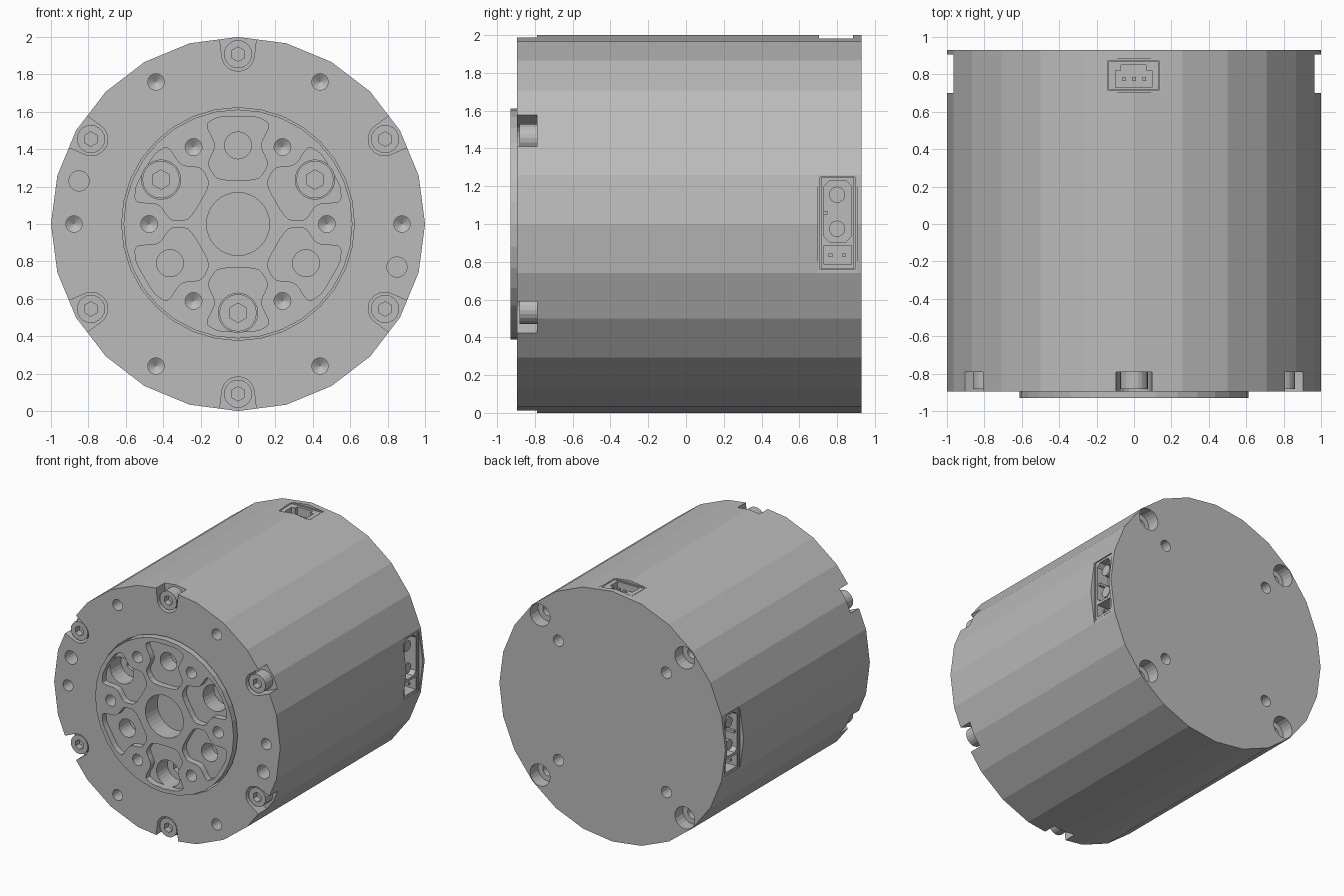
import bpy, bmesh
from math import sin, cos, pi, radians
from mathutils import Vector

if "Cube" in bpy.data.objects:
    bpy.data.objects.remove(bpy.data.objects["Cube"])

metal = bpy.data.materials.new("grey_metal")
metal.use_nodes = True
GREY = (0.5, 0.5, 0.5, 1)
metal.diffuse_color = GREY
metal.node_tree.nodes["Principled BSDF"].inputs["Base Color"].default_value = GREY

# Mappings from a flat profile (p, q) plus depth d to space
def front(p, q, d): return Vector((p, d, 1 + q))
def top(p, q, d): return Vector((p, q, d))
def side(s): return lambda p, q, d: Vector((s * d, p, q))


def ring(r, n=24, u=0, v=0, start=0):
    return [(u + r * cos(start + 2 * pi * i / n), v + r * sin(start + 2 * pi * i / n)) for i in range(n)]


def polar(r, deg):
    return r * cos(radians(deg)), r * sin(radians(deg))


def turn(pts, deg):
    c, s = cos(radians(deg)), sin(radians(deg))
    return [(u * c - v * s, u * s + v * c) for u, v in pts]


def rect(p0, p1, q0, q1, c=0):
    if not c:
        return [(p0, q0), (p1, q0), (p1, q1), (p0, q1)]
    return [(p0 + c, q0), (p1 - c, q0), (p1, q0 + c), (p1, q1 - c),
            (p1 - c, q1), (p0 + c, q1), (p0, q1 - c), (p0, q0 + c)]


def rounded(pts, k=0.3, steps=3):
    """Round every corner of a profile with a short quadratic curve."""
    out = []
    for i, p in enumerate(pts):
        p, a, b = Vector(p), Vector(pts[i - 1]), Vector(pts[(i + 1) % len(pts)])
        s, e = p.lerp(a, k), p.lerp(b, k)
        for j in range(steps + 1):
            t = j / steps
            out.append(tuple(s.lerp(p, t).lerp(p.lerp(e, t), t)))
    return out


def solid(name, shapes, tip=0):
    """One object from prisms (profile, depth0, depth1, mapping); tip adds a cone."""
    bm = bmesh.new()
    for pts, d0, d1, m in shapes:
        a = [bm.verts.new(m(p, q, d0)) for p, q in pts]
        b = [bm.verts.new(m(p, q, d1)) for p, q in pts]
        n = len(pts)
        bm.faces.new(a)
        for i in range(n):
            bm.faces.new((a[i], a[(i + 1) % n], b[(i + 1) % n], b[i]))
        if tip:
            c = bm.verts.new(m(sum(p for p, _ in pts) / n, sum(q for _, q in pts) / n, d1 + tip))
            for i in range(n):
                bm.faces.new((b[i], b[(i + 1) % n], c))
        else:
            bm.faces.new(b)
    bmesh.ops.recalc_face_normals(bm, faces=bm.faces)
    me = bpy.data.meshes.new(name)
    bm.to_mesh(me)
    bm.free()
    me.materials.append(metal)
    ob = bpy.data.objects.new(name, me)
    bpy.context.collection.objects.link(ob)
    return ob


def cut(ob, shapes, tip=0):
    """Subtract a set of prisms that do not overlap each other."""
    tool = solid("cutter", shapes, tip)
    tool.hide_render = True
    mod = ob.modifiers.new("cut", "BOOLEAN")
    mod.operation, mod.solver, mod.object = "DIFFERENCE", "EXACT", tool
    bpy.context.view_layer.update()
    me = bpy.data.meshes.new_from_object(ob.evaluated_get(bpy.context.evaluated_depsgraph_get()))
    ob.modifiers.clear()
    ob.data = me
    bpy.data.objects.remove(tool)


SIX = range(0, 360, 60)
RIM = range(30, 390, 60)

# Housing: a faceted drum with a socket for the output flange
housing = solid("housing", [(ring(1), -0.895, 0.93, front)])
cut(housing, [(ring(0.622, 32), -1, -0.5, front)])

# Open notches for the rim screws
notch = [(1.1, -0.11), (1.1, 0.11)] + [
    (0.905 + 0.088 * cos(a), 0.088 * sin(a)) for a in [pi * (0.5 + i / 10) for i in range(11)]]
cut(housing, [(turn(notch, a), -1, -0.79, front) for a in RIM])

# Front mounting holes and dowel holes
cut(housing, [(ring(0.044, 16, *polar(0.877, a)), -1, -0.76, front) for a in SIX], tip=0.03)
cut(housing, [(ring(0.054, 20, s * 0.85, -s * 0.23), -1, -0.75, front) for s in (1, -1)])

# Back counterbores, screw holes and threaded holes
corners = [45, 135, 225, 315]
cut(housing, [(ring(0.088, 20, *polar(0.905, a)), 1, 0.83, front) for a in corners]
    + [(ring(0.045, 16, *polar(0.675, a)), 1, 0.8, front) for a in corners])
cut(housing, [(ring(0.045, 16, *polar(0.905, a)), 1, 0.72, front) for a in corners])

# Flats and pockets for the side and top connectors
cut(housing, [(rect(0.7, 0.905, 0.7, 1.3), 0.966, 1.1, side(s)) for s in (1, -1)]
    + [(rect(-0.15, 0.145, 0.705, 0.885), 1.98, 2.1, top)])
cut(housing, [(rect(0.71, 0.895, 0.76, 1.25), 0.8, 1.1, side(s)) for s in (1, -1)]
    + [(rect(-0.14, 0.135, 0.715, 0.875), 1.82, 2.1, top)])

# Output flange with bores and waisted pockets
flange = solid("output_flange", [(ring(0.612, 32), -0.93, -0.5, front)])
half = [(0.235, 0.11), (0.32, 0.165), (0.42, 0.115), (0.535, 0.175), (0.575, 0.1)]
pocket = rounded(half + [(u, -v) for u, v in reversed(half)])
cut(flange, [(turn(pocket, a), -1, -0.88, front) for a in RIM])
cut(flange, [(ring(0.045, 16, *polar(0.475, a)), -1, -0.8, front) for a in SIX], tip=0.03)
cut(flange, [(ring(0.168, 32), -1, -0.78, front)]
    + [(ring(0.105, 24, *polar(0.475, a)), -1, -0.7, front) for a in (30, 150, 270)]
    + [(ring(0.072, 24, *polar(0.42, a)), -1, -0.75, front) for a in (90, 210, 330)])


# Socket head screws
def screw(name, r, radius, deg, y0, y1):
    u, v = polar(radius, deg)
    head = solid(name, [(ring(r, 20, u, v), y0, y1, front)])
    cut(head, [(ring(r * 0.52, 6, u, v, pi / 6), y0 - 0.1, y0 + 0.05, front)])


for i, a in enumerate(RIM):
    screw(f"rim_screw_{i + 1}", 0.075, 0.908, a, -0.882, -0.78)
for i, a in enumerate((30, 150, 270)):
    screw(f"flange_screw_{i + 1}", 0.1, 0.475, a, -0.75, -0.68)

# Side power connectors: keyed shell, two round pins, two signal pins
for s, label in ((1, "left"), (-1, "right")):
    m = side(s)
    shell = solid(f"{label}_power_shell", [(rect(0.715, 0.89, 0.765, 1.245), 0.79, 0.962, m)])
    cut(shell, [(rect(0.73, 0.875, 0.905, 1.23, 0.03), 0.86, 1.1, m),
                (rect(0.73, 0.875, 0.785, 0.885), 0.86, 1.1, m)])
    solid(f"{label}_power_pins", [(ring(0.043, 16, 0.8, z), 0.85, 0.94, m) for z in (0.975, 1.155)])
    solid(f"{label}_signal_pins", [(rect(y - 0.01, y + 0.01, 0.825, 0.845), 0.85, 0.93, m)
                                   for y in (0.765, 0.835)])
    solid(f"{label}_key", [(rect(0.72, 0.75, 1.05, 1.07), 0.85, 0.95, m)])

# Top signal connector: open shell with a keyed back wall and three pins
shell = solid("signal_shell", [(rect(-0.135, 0.13, 0.72, 0.87), 1.81, 1.978, top)])
slot = [(-0.1, 0.73), (0.095, 0.73), (0.095, 0.82), (0.065, 0.82), (0.065, 0.85),
        (-0.07, 0.85), (-0.07, 0.82), (-0.1, 0.82)]
cut(shell, [(slot, 1.86, 2.1, top)])
solid("signal_pins", [(rect(x - 0.01, x + 0.01, 0.765, 0.785), 1.85, 1.95, top)
                      for x in (-0.055, 0, 0.055)])
